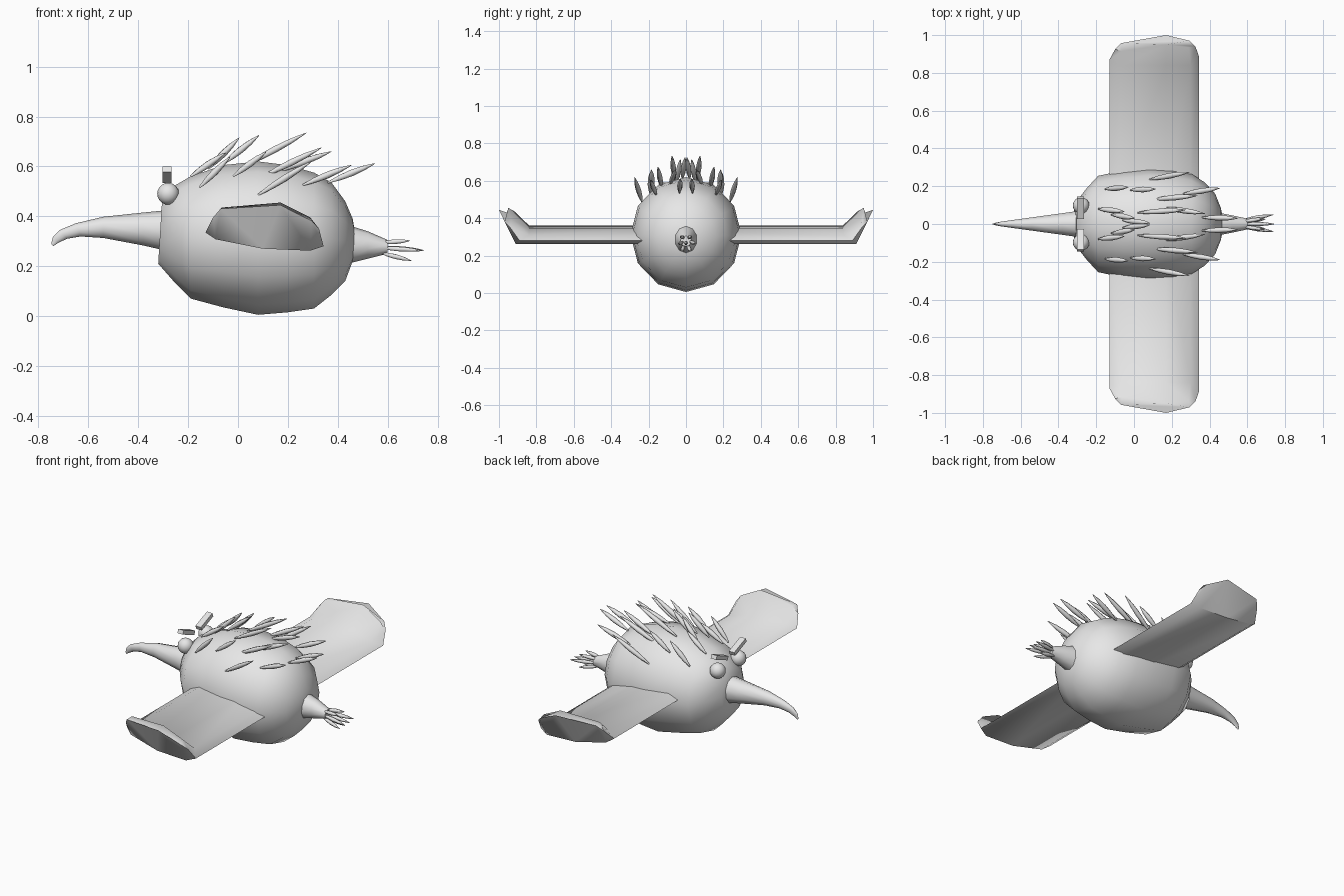
import bpy, bmesh, math
from mathutils import Vector, Matrix

if "Cube" in bpy.data.objects:
    bpy.data.objects.remove(bpy.data.objects["Cube"])

grey = bpy.data.materials.new("plain grey")
grey.diffuse_color = (0.8, 0.8, 0.8, 1)
grey.use_nodes = True
grey.node_tree.nodes["Principled BSDF"].inputs["Base Color"].default_value = grey.diffuse_color


def finish(name, bm, angle=60):
    bmesh.ops.recalc_face_normals(bm, faces=bm.faces)
    me = bpy.data.meshes.new(name)
    bm.to_mesh(me)
    bm.free()
    me.materials.append(grey)
    ob = bpy.data.objects.new(name, me)
    bpy.context.collection.objects.link(ob)
    bpy.ops.object.select_all(action='DESELECT')
    ob.select_set(True)
    bpy.context.view_layer.objects.active = ob
    if angle:
        bpy.ops.object.shade_smooth_by_angle(angle=math.radians(angle))
    return ob


def loft(bm, rings):
    """Skin a list of equal-length rings and cap both ends."""
    loops = [[bm.verts.new(p) for p in r] for r in rings]
    n = len(loops[0])
    for a, b in zip(loops, loops[1:]):
        for i in range(n):
            j = (i + 1) % n
            bm.faces.new((a[i], a[j], b[j], b[i]))
    bm.faces.new(loops[0])
    bm.faces.new(loops[-1])


def oval(x, zlow, zhigh, ry, n=12, lean=0.0):
    """Upright ring around the x axis; lean shifts the top along x."""
    zc, rz = (zlow + zhigh) / 2, (zhigh - zlow) / 2
    return [(x + lean * math.cos(t), ry * math.sin(t), zc + rz * math.cos(t))
            for t in (2 * math.pi * i / n for i in range(n))]


def tube(name, stations, n=12):
    bm = bmesh.new()
    loft(bm, [oval(*s[:4], n, s[4] if len(s) > 4 else 0) for s in stations])
    return finish(name, bm)


def spindle(bm, a, b, r, n=6):
    """Pointed leaf shape running from a to b."""
    a, b = Vector(a), Vector(b)
    rot = (b - a).to_track_quat('Z', 'Y')
    rings = []
    for t, k in ((0, .25), (.25, .8), (.5, 1), (.75, .75), (.93, .3), (1, .05)):
        c = a.lerp(b, t)
        rings.append([c + rot @ Vector((r * k * math.cos(2 * math.pi * i / n),
                                        r * k * math.sin(2 * math.pi * i / n), 0))
                      for i in range(n)])
    loft(bm, rings)


# Round body
tube("body", [(-.312, .21, .47, .11, .008), (-.25, .13, .525, .19), (-.19, .07, .56, .255),
              (-.06, .035, .605, .282), (.08, .005, .62, .297), (.20, .015, .605, .288),
              (.305, .03, .575, .265), (.375, .085, .535, .22), (.43, .14, .46, .16),
              (.46, .22, .39, .085), (.47, .28, .33, .03)])

# Curved beak
tube("beak", [(-.28, .26, .425, .075), (-.38, .283, .415, .06), (-.54, .313, .398, .037),
              (-.64, .319, .372, .022, -.01), (-.70, .310, .345, .013, -.015),
              (-.73, .295, .318, .007, -.012), (-.745, .28, .29, .002, -.004)], 10)

# Tail stump with a tuft of small feathers
tube("tail_stump", [(.44, .21, .365, .065), (.52, .23, .34, .048), (.60, .25, .305, .03)], 10)
bm = bmesh.new()
for end in ((.69, .03, .302), (.69, -.03, .302), (.74, .05, .265), (.74, -.04, .262),
            (.745, .0, .262), (.695, .025, .222), (.695, -.025, .222)):
    root = (.57, end[1] * .4, .278 + (end[2] - .27) * .5)
    spindle(bm, root, end, .011)
finish("tail_feathers", bm)

# Wings: chord section as (x, z), then an upturned tip as (x, y, z)
section = [(-.13, .335), (-.07, .362), (.17, .345), (.30, .31), (.343, .28),
           (.29, .262), (.10, .27), (-.09, .308)]
bend = [.87, .84, .84, .84, .89, .91, .91, .89]
tip = [(-.10, .925, .395), (-.065, .915, .435), (.17, .95, .455), (.29, .935, .395),
       (.325, .94, .35), (.295, .97, .382), (.17, 1.0, .445), (-.07, .957, .43)]
for side, label in ((1, "left"), (-1, "right")):
    bm = bmesh.new()
    root = [(x, side * .15, z) for x, z in section]
    elbow = [(x, side * y, z) for (x, z), y in zip(section, bend)]
    loft(bm, [root, elbow, [(x, side * y, z) for x, y, z in tip]])
    finish("wing_" + label, bm)

    # Round eye
    bm = bmesh.new()
    bmesh.ops.create_uvsphere(bm, u_segments=16, v_segments=10, radius=.044,
                              matrix=Matrix.Translation((-.28, side * .098, .49)))
    finish("eye_" + label, bm)

    # Slanted brow bar, outer end raised
    bm = bmesh.new()
    mat = (Matrix.Translation((-.284, side * .086, .567))
           @ Matrix.Rotation(side * math.radians(22), 4, 'X')
           @ Matrix.Diagonal((.036, .118, .024, 1)))
    bmesh.ops.create_cube(bm, size=1, matrix=mat)
    finish("brow_" + label, bm, 0)

# Back quills in mirrored pairs: root, end
quills = [((-.155, .185, .515), (-.03, .195, .64)),
          ((-.19, .08, .56), (-.05, .065, .655)),
          ((-.12, .05, .59), (.005, .03, .715)),
          ((-.02, .18, .56), (.115, .185, .66)),
          ((-.06, .02, .61), (.085, .005, .725)),
          ((.08, .235, .485), (.295, .275, .62)),
          ((.02, .06, .60), (.275, .075, .735)),
          ((.10, .13, .56), (.335, .15, .675)),
          ((.16, .085, .58), (.375, .055, .66)),
          ((.26, .16, .525), (.455, .19, .605)),
          ((.36, .035, .535), (.55, .03, .612))]
bm = bmesh.new()
for a, b in quills:
    for s in (1, -1):
        spindle(bm, (a[0], s * a[1], a[2]), (b[0], s * b[1], b[2]), .015)
finish("back_quills", bm)
